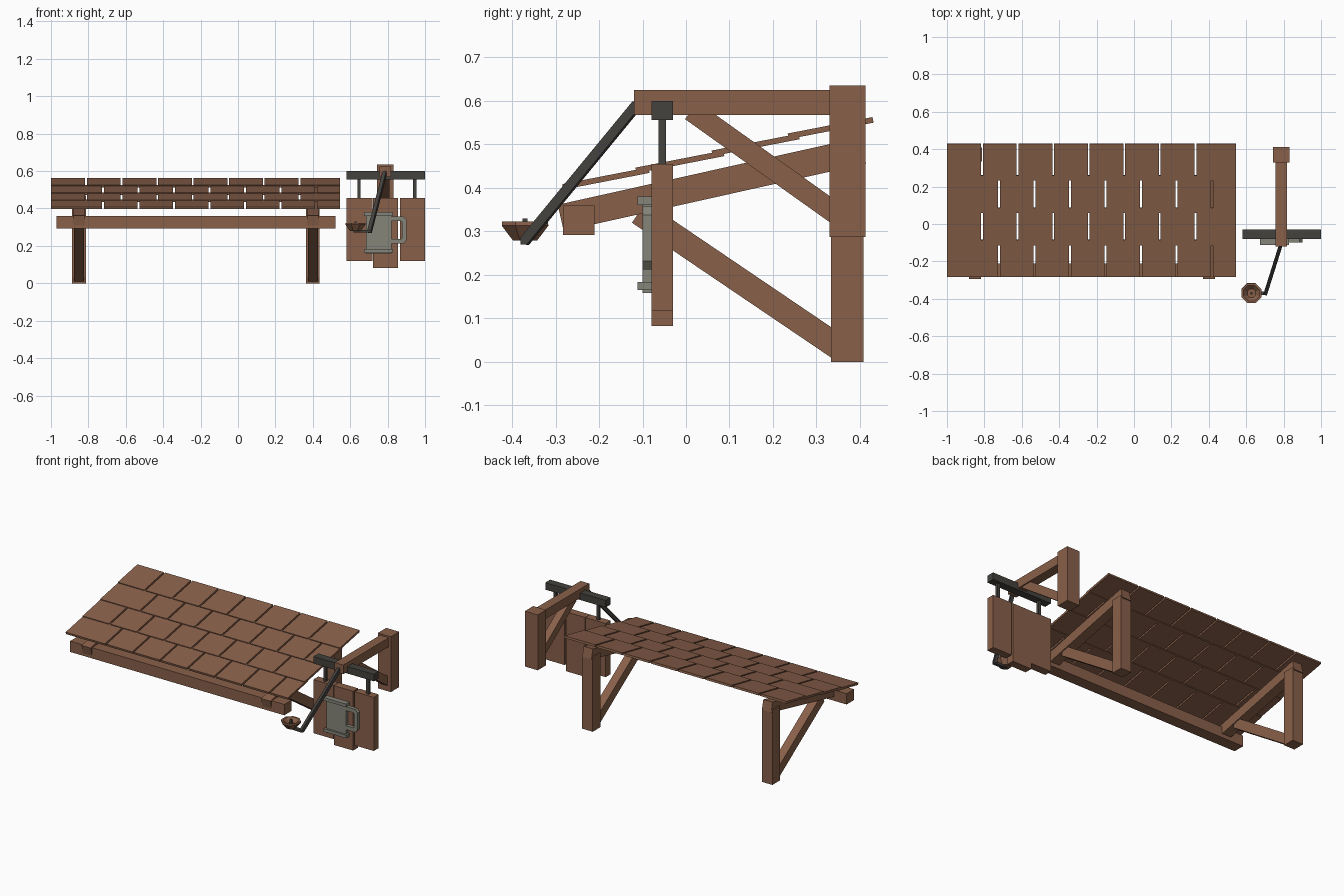
import bpy, bmesh, math
from mathutils import Vector, Matrix

old = bpy.data.objects.get("Cube")
if old:
    bpy.data.objects.remove(old, do_unlink=True)


def material(name, rgb):
    m = bpy.data.materials.new(name)
    m.use_nodes = True
    m.diffuse_color = (*rgb, 1)
    m.node_tree.nodes["Principled BSDF"].inputs["Base Color"].default_value = (*rgb, 1)
    return m


WOOD = material("warm brown wood", (0.25, 0.117, 0.068))
IRON = material("dark iron", (0.058, 0.054, 0.048))
PEWTER = material("grey pewter", (0.235, 0.235, 0.195))


def finish(name, bm, mat):
    bmesh.ops.recalc_face_normals(bm, faces=bm.faces)
    mesh = bpy.data.meshes.new(name)
    bm.to_mesh(mesh)
    bm.free()
    mesh.materials.append(mat)
    ob = bpy.data.objects.new(name, mesh)
    bpy.context.collection.objects.link(ob)
    return ob


def box(name, x, y, z, mat):
    """Box from (low, high) pairs on each axis."""
    bm = bmesh.new()
    size = [r[1] - r[0] for r in (x, y, z)]
    mid = [(r[0] + r[1]) / 2 for r in (x, y, z)]
    bmesh.ops.create_cube(bm, size=1, matrix=Matrix.Translation(mid) @ Matrix.Diagonal((*size, 1)))
    return finish(name, bm, mat)


def beam(name, a, b, width, depth, mat):
    """Square-cut bar between two points; width is horizontal."""
    a, b = Vector(a), Vector(b)
    d = (b - a).normalized()
    side = d.cross(Vector((0, 0, 1))).normalized()
    up = side.cross(d)
    rot = Matrix((side, d, up)).transposed().to_4x4()
    scale = Matrix.Diagonal((width, (b - a).length, depth, 1))
    bm = bmesh.new()
    bmesh.ops.create_cube(bm, size=1, matrix=Matrix.Translation((a + b) / 2) @ rot @ scale)
    return finish(name, bm, mat)


# Shingled awning roof: four overlapping rows with staggered gaps
def roof_z(y):
    return 0.399 + (y + 0.285) * 0.2244


LEFT, RIGHT, GAP, STEP = -1.0, 0.545, 0.01, 0.19
rows = [(-0.283, -0.085), (-0.115, 0.087), (0.06, 0.26), (0.235, 0.43)]
for r, (y0, y1) in enumerate(rows):
    first = -0.722 if r % 2 == 0 else -0.812
    cuts = [LEFT - GAP / 2] + [first + STEP * i for i in range(7)] + [RIGHT + GAP / 2]
    for c0, c1 in zip(cuts, cuts[1:]):
        x = (c0 + c1) / 2
        beam("roof_shingle", (x, y0, roof_z(y0) + 0.003), (x, y1, roof_z(y1) - 0.003),
             c1 - c0 - GAP, 0.013, WOOD)

# Front beam and two wall brackets carrying the roof
box("front_beam", (-0.97, 0.52), (-0.283, -0.21), (0.292, 0.36), WOOD)
for side, x in (("right", -0.85), ("left", 0.4)):
    box(side + "_wall_post", (x - 0.037, x + 0.037), (0.333, 0.408), (0, 0.47), WOOD)
    beam(side + "_rafter", (x, -0.288, 0.331), (x, 0.407, 0.486), 0.064, 0.062, WOOD)
    beam(side + "_brace", (x, 0.36, 0.027), (x, -0.108, 0.344), 0.053, 0.058, WOOD)

# Sign bracket
SX = 0.787
box("sign_post", (SX - 0.045, SX + 0.045), (0.33, 0.413), (0.287, 0.635), WOOD)
box("sign_arm", (SX - 0.03, SX + 0.03), (-0.12, 0.335), (0.568, 0.625), WOOD)
beam("sign_brace", (SX, 0.36, 0.33), (SX, 0.012, 0.578), 0.046, 0.049, WOOD)
box("sign_crossbar", (0.58, 1.0), (-0.079, -0.03), (0.556, 0.6), IRON)
for x in (0.647, 0.945):
    box("sign_hanger", (x - 0.009, x + 0.009), (-0.063, -0.046), (0.44, 0.56), IRON)

# Hanging sign made of three planks
for name, x0, x1, low in (("right", 0.58, 0.72, 0.118), ("middle", 0.722, 0.856, 0.082),
                          ("left", 0.866, 1.0, 0.118)):
    box(name + "_sign_plank", (x0, x1), (-0.079, -0.03), (low, 0.455), WOOD)

# Tankard emblem on the sign
box("tankard_body", (0.684, 0.82), (-0.1, -0.078), (0.158, 0.378), PEWTER)
for z in (0.165, 0.361):
    box("tankard_band", (0.674, 0.83), (-0.112, -0.078), (z, z + 0.019), PEWTER)
outer = [(0.815, 0.212), (0.885, 0.212), (0.902, 0.232), (0.902, 0.338), (0.885, 0.357), (0.815, 0.357)]
inner = [(0.815, 0.237), (0.872, 0.237), (0.878, 0.243), (0.878, 0.326), (0.872, 0.332), (0.815, 0.332)]
bm = bmesh.new()
vo = [bm.verts.new((x, -0.1, z)) for x, z in outer]
vi = [bm.verts.new((x, -0.1, z)) for x, z in inner]
faces = [bm.faces.new((vo[i], vo[i + 1], vi[i + 1], vi[i])) for i in range(5)]
ext = bmesh.ops.extrude_face_region(bm, geom=faces, use_keep_orig=True)
bmesh.ops.translate(bm, vec=(0, 0.021, 0), verts=[v for v in ext["geom"] if isinstance(v, bmesh.types.BMVert)])
finish("tankard_handle", bm, PEWTER)

# Lamp arm with an eight-sided bowl and wick
LX, LY = 0.628, -0.37
beam("lamp_arm", (SX - 0.002, -0.112, 0.592), (0.703, -0.372, 0.276), 0.02, 0.022, IRON)
beam("lamp_foot", (0.711, LY, 0.277), (LX - 0.01, LY, 0.279), 0.02, 0.014, IRON)
profile = [(0.03, 0.279), (0.058, 0.313), (0.057, 0.323), (0.046, 0.323), (0.024, 0.3)]
bm = bmesh.new()
rings = []
for radius, z in profile:
    angles = [math.tau * (k + 0.5) / 8 for k in range(8)]
    rings.append([bm.verts.new((LX + radius * math.cos(t), LY + radius * math.sin(t), z)) for t in angles])
for a, b in zip(rings, rings[1:]):
    for k in range(8):
        n = (k + 1) % 8
        bm.faces.new((a[k], a[n], b[n], b[k]))
bm.faces.new(rings[0])
bm.faces.new(rings[-1])
finish("lamp_bowl", bm, WOOD)
box("lamp_wick", (LX - 0.006, LX + 0.006), (LY - 0.006, LY + 0.006), (0.298, 0.33), IRON)
